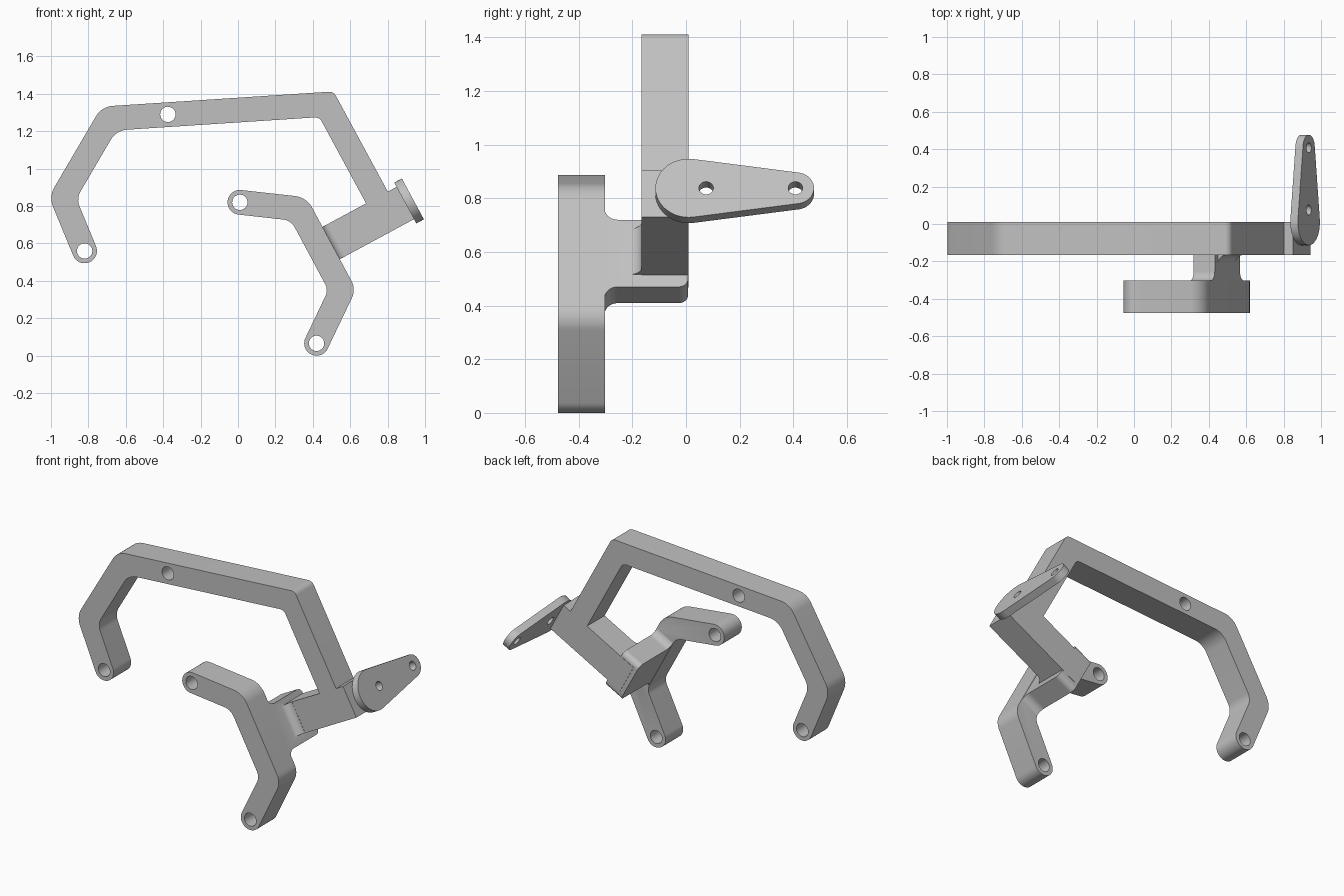
import bpy, bmesh, math
from mathutils import Vector, Matrix

cube = bpy.data.objects.get("Cube")
if cube:
    bpy.data.objects.remove(cube, do_unlink=True)

grey = bpy.data.materials.new("plain_grey")
grey.use_nodes = True
GREY = (0.53, 0.53, 0.53, 1)
grey.diffuse_color = GREY
grey.node_tree.nodes["Principled BSDF"].inputs["Base Color"].default_value = GREY

# Tilted frame of the crossbar: s runs along it, t across it (downwards)
ORIGIN = Vector((0.935, 0.838))
ALONG = Vector((0.88, 0.475)).normalized()
ACROSS = Vector((ALONG.y, -ALONG.x))


def bar(s, t):
    return ORIGIN + ALONG * s + ACROSS * t


def upright(p, q, d):
    return (p, d, q)


def neck_frame(t, y, s):
    x, z = bar(s, t)
    return (x, y, z)


def fillet_frame(s, y, t):
    return neck_frame(t, y, s)


def rounded(corners, steps=10):
    """Polygon from (point, radius) corners with true arcs."""
    out = []
    for i, (p, r) in enumerate(corners):
        p = Vector(p)
        if r == 0:
            out.append(p)
            continue
        a = (Vector(corners[i - 1][0]) - p).normalized()
        b = (Vector(corners[(i + 1) % len(corners)][0]) - p).normalized()
        half = a.angle(b) / 2
        centre = p + (a + b).normalized() * (r / math.sin(half))
        arm = p + a * (r / math.tan(half)) - centre
        turn = math.pi - 2 * half
        if a.x * b.y - a.y * b.x > 0:
            turn = -turn
        for k in range(steps + 1):
            out.append(centre + Matrix.Rotation(turn * k / steps, 2) @ arm)
    return out


def offset(path, w):
    """Path shifted sideways by w, mitred at the bends."""
    pts = [Vector(p) for p in path]
    dirs = [(b - a).normalized() for a, b in zip(pts, pts[1:])]
    norms = [Vector((-d.y, d.x)) for d in dirs]
    out = [pts[0] + norms[0] * w]
    for p, m, n in zip(pts[1:], norms, norms[1:]):
        out.append(p + (m + n) * (w / (1 + m.dot(n))))
    return out + [pts[-1] + norms[-1] * w]


def lengthen(path, w):
    """Move the first point outwards by w to make room for a round end."""
    a, b = Vector(path[0]), Vector(path[1])
    return [a + (a - b).normalized() * w] + [Vector(p) for p in path[1:]]


def prism(name, outline, lo, hi, frame):
    bm = bmesh.new()
    rings = [[bm.verts.new(frame(p[0], p[1], d)) for p in outline] for d in (lo, hi)]
    bm.faces.new(rings[0])
    bm.faces.new(rings[1][::-1])
    n = len(outline)
    for i in range(n):
        j = (i + 1) % n
        bm.faces.new((rings[0][i], rings[0][j], rings[1][j], rings[1][i]))
    bmesh.ops.recalc_face_normals(bm, faces=bm.faces)
    mesh = bpy.data.meshes.new(name)
    bm.to_mesh(mesh)
    bm.free()
    mesh.materials.append(grey)
    ob = bpy.data.objects.new(name, mesh)
    bpy.context.collection.objects.link(ob)
    return ob


def combine(target, other, operation):
    mod = target.modifiers.new(operation, 'BOOLEAN')
    mod.operation, mod.solver, mod.object = operation, 'EXACT', other
    bpy.ops.object.select_all(action='DESELECT')
    bpy.context.view_layer.objects.active = target
    target.select_set(True)
    bpy.ops.object.modifier_apply(modifier=mod.name)
    bpy.data.objects.remove(other, do_unlink=True)


def circle(c, r, n=32):
    return [(c[0] + r * math.cos(k * math.tau / n), c[1] + r * math.sin(k * math.tau / n))
            for k in range(n)]


def drill(target, centres, r, lo, hi, frame):
    for c in centres:
        combine(target, prism("hole_cutter", circle(c, r), lo, hi, frame), 'DIFFERENCE')


W = 0.066
BACK, FRONT = 0.01, -0.165
ARM_BACK, ARM_FRONT = -0.302, -0.477
HALF = 0.098
LEFT_EDGE, RIGHT_EDGE = -0.628, -0.498

# Large hooked arm and crossbar as one flat profile
hook_end = (-0.82, 0.56)
hook = lengthen([hook_end, (-0.938, 0.845), (-0.69, 1.268), (0.473, 1.344),
                 bar(-0.1655, -HALF)], W)
cap = W * 0.999
outer = list(zip(offset(hook, W), (cap, 0.12, 0.11, 0.04, 0)))
inner = list(zip(offset(hook, -W), (cap, 0.09, 0.11, 0.04, 0)))
crossbar = [(bar(s, t), 0) for s, t in
            ((-0.044, -HALF), (-0.044, HALF), (-0.6, HALF), (-0.6, -HALF))]
bracket = prism("bracket_frame", rounded(outer + crossbar + inner[::-1]),
                FRONT, BACK, upright)

# Front forked arm
ends = [(0.01, 0.82), (0.42, 0.066)]
fork = lengthen([ends[0], (0.325, 0.785), (0.557, 0.353), ends[1]], W)
fork = lengthen(fork[::-1], W)[::-1]
fork_outer = list(zip(offset(fork, W), (cap, 0.12, 0.1, cap)))
fork_inner = list(zip(offset(fork, -W), (cap, 0.08, 0.07, cap)))
front_arm = prism("front_arm", rounded(fork_outer + fork_inner[::-1]),
                  ARM_FRONT, ARM_BACK, upright)

# Neck between crossbar and front arm, flared where it meets the arm
top, low, flare, root = -0.135, 0.149, 0.05, ARM_BACK - 0.002
neck = prism("neck", rounded([
    ((top - flare, root - 0.02), 0), ((top - flare, root), 0),
    ((top, root), flare * 0.99), ((top, BACK - 0.002), 0.035),
    ((low, BACK - 0.002), 0.035), ((low, root), flare * 0.99),
    ((low + flare, root), 0), ((low + flare, root - 0.02), 0)]),
    LEFT_EDGE + 0.001, RIGHT_EDGE - 0.001, neck_frame)

# Concave fillet from the crossbar front to the neck side
e, f = RIGHT_EDGE - 0.002, FRONT - 0.001
fillet = prism("neck_fillet", rounded([
    ((e - 0.02, f + 0.02), 0), ((e - 0.02, f - 0.05), 0), ((e, f - 0.05), 0),
    ((e, f), 0.049), ((e + 0.05, f), 0), ((e + 0.05, f + 0.02), 0)]),
    -HALF + 0.001, HALF - 0.001, fillet_frame)

# Tapered mounting plate on the crossbar end
big, small, y0, y1 = 0.124, 0.066, 0.01, 0.411
lean = math.acos((big - small) / (y1 - y0))
plate_outline = []
for centre, r, start, sweep in ((y0, big, lean, math.tau - 2 * lean),
                                (y1, small, -lean, 2 * lean)):
    for k in range(25):
        a = start + sweep * k / 24
        plate_outline.append((r * math.sin(a), centre + r * math.cos(a)))
plate = prism("mounting_plate", plate_outline, -0.046, 0, neck_frame)

for part in (neck, fillet, front_arm, plate):
    combine(bracket, part, 'UNION')

# Bolt holes
drill(bracket, [hook_end, (-0.375, 1.29)], 0.041, -0.25, 0.1, upright)
drill(bracket, ends, 0.041, -0.6, -0.2, upright)
drill(bracket, [(0, 0.075), (0, y1 - 0.003)], 0.027, -0.1, 0.05, neck_frame)

bpy.ops.object.select_all(action='DESELECT')
bpy.context.view_layer.objects.active = bracket
bracket.select_set(True)
bpy.ops.object.shade_smooth_by_angle(angle=math.radians(30))
